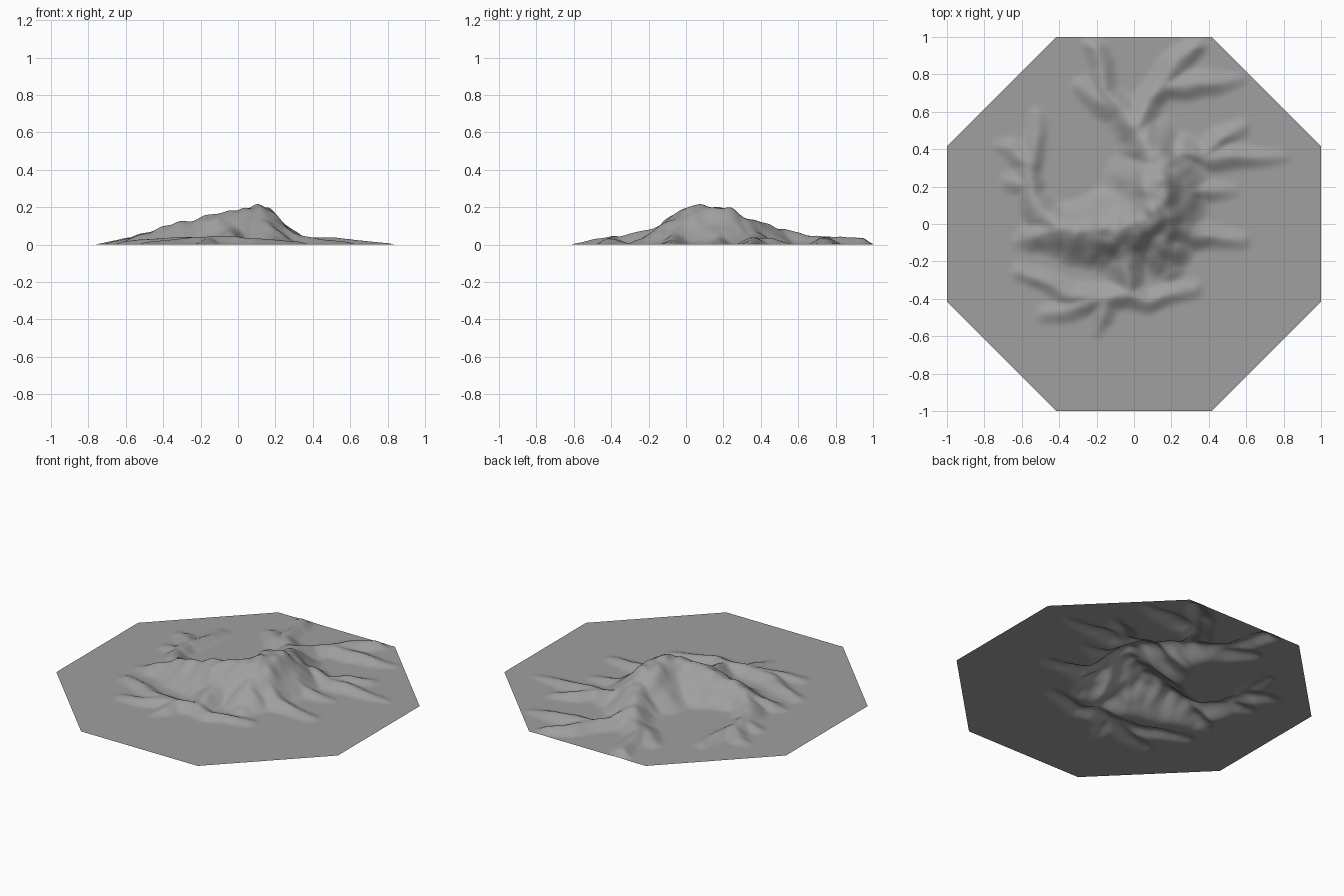
import bpy, bmesh, math
from mathutils import Vector, noise

cube = bpy.data.objects.get("Cube")
if cube:
    bpy.data.objects.remove(cube, do_unlink=True)

segments = []


def ridge(*points):
    """Add a crest line through (x, y, height) points."""
    for start, end in zip(points, points[1:]):
        segments.append((Vector(start), Vector(end)))


# Main crescent: summit, west arm and north arm
ridge((.1, .05, .215), (0, 0, .185), (-.1, -.03, .175), (-.2, -.04, .145),
      (-.3, -.04, .125), (-.4, -.03, .1), (-.48, .04, .07), (-.55, .15, .05),
      (-.57, .28, .04), (-.54, .4, .035), (-.52, .58, .015))
ridge((.1, .05, .215), (.12, .2, .21), (.13, .3, .16), (.08, .4, .13),
      (.02, .5, .09), (-.06, .6, .055), (-.16, .7, .045), (-.17, .85, .04),
      (-.22, .98, .035))

# West spurs
ridge((-.4, -.03, .1), (-.55, -.08, .04), (-.62, -.1, .01))
ridge((-.55, .2, .045), (-.66, .22, .02))
ridge((-.57, .32, .04), (-.66, .4, .025), (-.72, .41, .01))

# North spurs
ridge((-.06, .6, .05), (-.2, .66, .035), (-.28, .73, .02))
ridge((.02, .5, .09), (.06, .64, .05), (.14, .74, .045), (.3, .74, .04),
      (.42, .75, .03), (.56, .77, .01))
ridge((.14, .74, .045), (.22, .86, .04), (.32, .95, .035))

# East spurs
ridge((.13, .3, .16), (.24, .38, .07), (.36, .36, .04), (.5, .36, .04),
      (.65, .36, .025), (.78, .36, .01))
ridge((.36, .36, .04), (.46, .45, .035), (.57, .51, .015))
ridge((.14, .16, .18), (.35, .18, .04), (.52, .17, .01))
ridge((.12, .04, .2), (.3, -.05, .06), (.42, -.07, .035), (.58, -.09, .015))

# South buttresses and foot ridge
ridge((-.06, -.02, .17), (-.05, -.2, .08), (-.03, -.35, .045))
ridge((.1, .04, .2), (.15, -.12, .11), (.2, -.24, .03))
ridge((-.61, -.26, .02), (-.48, -.3, .03), (-.32, -.38, .04), (-.16, -.4, .045),
      (-.03, -.37, .045), (.08, -.41, .035), (.18, -.37, .03), (.32, -.34, .015))
ridge((-.2, -.4, .045), (-.34, -.45, .03), (-.48, -.48, .015))
ridge((-.16, -.4, .045), (-.17, -.5, .03), (-.2, -.58, .01))


def slope(t):
    """Cross-section of a ridge, from crest (0) to toe (1)."""
    return .7 * (.5 + .5 * math.cos(math.pi * t)) + .3 * (1 - t)


def terrain_height(x, y):
    # Bend the crest lines slightly so that they wander
    warp = noise.noise_vector(Vector((x * 6, y * 6, 2)))
    px, py = x + warp.x * .018, y + warp.y * .018
    best = 0
    for a, b in segments:
        dx, dy = b.x - a.x, b.y - a.y
        k = ((px - a.x) * dx + (py - a.y) * dy) / (dx * dx + dy * dy)
        k = min(max(k, 0), 1)
        crest = a.z + (b.z - a.z) * k
        distance = math.hypot(px - a.x - dx * k, py - a.y - dy * k)
        width = .04 + crest * 1.2
        if distance < width:
            best = max(best, crest * slope(distance / width))
    # Gullies on the slopes, and a fade to the rim
    rough = 1 + .14 * noise.noise(Vector((x * 14, y * 14, 5)))
    fade = min(max((1 - y) / .05, 0), 1)
    return best * rough * fade


# Octagonal sheet: square grid with its corners cut away
bm = bmesh.new()
bmesh.ops.create_grid(bm, x_segments=160, y_segments=160, size=1)
for sx in (-1, 1):
    for sy in (-1, 1):
        corner = Vector((sx, sy, 0)).normalized()
        bmesh.ops.bisect_plane(bm, geom=bm.verts[:] + bm.edges[:] + bm.faces[:],
                               plane_co=corner, plane_no=corner, clear_outer=True)
for vert in bm.verts:
    vert.co.z = terrain_height(vert.co.x, vert.co.y)
for face in bm.faces:
    face.smooth = True

mesh = bpy.data.meshes.new("mountain_terrain")
bm.to_mesh(mesh)
bm.free()
terrain = bpy.data.objects.new("mountain_terrain", mesh)
bpy.context.collection.objects.link(terrain)

# Soften the crests vertically only
soften = terrain.modifiers.new("soften", 'SMOOTH')
soften.factor = .5
soften.iterations = 4
soften.use_x = soften.use_y = False

# Rock colour
rock = bpy.data.materials.new("rock_grey")
rock.use_nodes = True
colour = (.35, .35, .35, 1)
rock.diffuse_color = colour
rock.node_tree.nodes["Principled BSDF"].inputs["Base Color"].default_value = colour
mesh.materials.append(rock)
